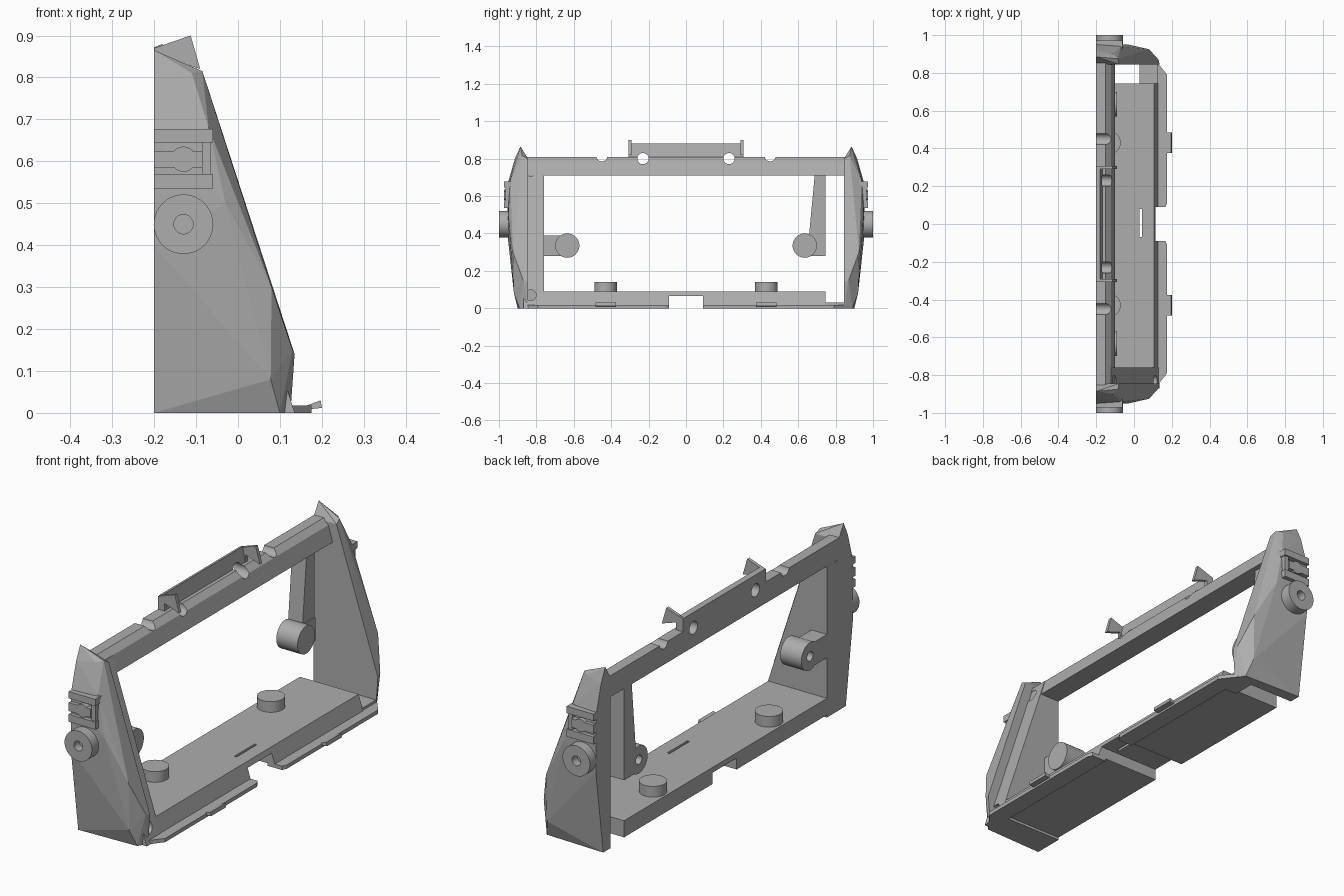
import bpy, bmesh, math
from mathutils import Matrix, Vector

cube = bpy.data.objects.get("Cube")
if cube:
    bpy.data.objects.remove(cube)

grey = bpy.data.materials.new("plain_grey")
grey.use_nodes = True
colour = (0.42, 0.42, 0.42, 1)
grey.diffuse_color = colour
grey.node_tree.nodes["Principled BSDF"].inputs["Base Color"].default_value = colour


def finish(name, bm):
    bmesh.ops.recalc_face_normals(bm, faces=bm.faces)
    mesh = bpy.data.meshes.new(name)
    bm.to_mesh(mesh)
    bm.free()
    mesh.materials.append(grey)
    obj = bpy.data.objects.new(name, mesh)
    bpy.context.collection.objects.link(obj)
    return obj


def prism(name, profile, y0, y1):
    """Extrude an (x, z) profile along y."""
    bm = bmesh.new()
    face = bm.faces.new([bm.verts.new((x, y0, z)) for x, z in profile])
    ext = bmesh.ops.extrude_face_region(bm, geom=[face])
    moved = [v for v in ext["geom"] if isinstance(v, bmesh.types.BMVert)]
    bmesh.ops.translate(bm, verts=moved, vec=(0, y1 - y0, 0))
    return finish(name, bm)


def box(name, x0, x1, y0, y1, z0, z1):
    return prism(name, [(x0, z0), (x1, z0), (x1, z1), (x0, z1)], min(y0, y1), max(y0, y1))


def rod(name, start, end, radius):
    a, b = Vector(start), Vector(end)
    bm = bmesh.new()
    turn = (b - a).to_track_quat("Z", "Y").to_matrix().to_4x4()
    bmesh.ops.create_cone(bm, cap_ends=True, segments=40, radius1=radius, radius2=radius,
                          depth=(b - a).length,
                          matrix=Matrix.Translation((a + b) / 2) @ turn)
    obj = finish(name, bm)
    for p in obj.data.polygons:
        p.use_smooth = len(p.vertices) == 4
    for e in obj.data.edges:
        u, v = (obj.data.vertices[i].co for i in e.vertices)
        e.use_edge_sharp = abs((u - v).dot((b - a).normalized())) < 1e-4
    return obj


def cut(obj, cutter):
    mod = obj.modifiers.new("cut", "BOOLEAN")
    mod.operation = "DIFFERENCE"
    mod.solver = "EXACT"
    mod.object = cutter
    cutter.hide_render = True
    cutter.hide_viewport = True
    cutter.display_type = "WIRE"


def slope(z, offset=0.0):
    """x of the leaning front plane at height z."""
    return 0.135 - offset - 0.326 * (z - 0.14)


# End walls: faceted bulging shells, one per side
inner = [(-0.2, 0), (0.125, 0), (0.135, 0.14), (-0.08, 0.80), (-0.2, 0.80)]
outer = [(-0.2, 0.885, 0.865), (-0.085, 0.875, 0.815), (0.13, 0.87, 0.15),
         (-0.2, 0.9, 0), (0.1, 0.89, 0), (0.078, 0.92, 0.08), (0.08, 0.925, 0.3),
         (-0.2, 0.955, 0.4), (-0.2, 0.955, 0.66), (-0.03, 0.95, 0.5),
         (-0.07, 0.94, 0.68), (-0.11, 0.9, 0.81), (-0.2, 0.915, 0.8)]
for side, tag in ((1, "rear"), (-1, "front")):
    bm = bmesh.new()
    pts = [(x, 0.845, z) for x, z in inner] + outer
    for x, y, z in pts:
        bm.verts.new((x, side * y, z))
    hull = bmesh.ops.convex_hull(bm, input=bm.verts)
    loose = [v for v in bm.verts if not v.link_faces]
    bmesh.ops.delete(bm, geom=loose, context="VERTS")
    bmesh.ops.dissolve_limit(bm, angle_limit=0.01, verts=bm.verts, edges=bm.edges)
    finish(tag + "_end_wall", bm)

    # Pivot hub with a bore
    hub = rod(tag + "_hub", (-0.13, side * 0.9, 0.45), (-0.13, side, 0.45), 0.071)
    cut(hub, rod(tag + "_hub_bore_cutter", (-0.13, side * 0.96, 0.45),
                 (-0.13, side * 1.1, 0.45), 0.023))

    # Clip bracket above the hub
    for part, x1, z0, z1 in (("lower", -0.06, 0.535, 0.57), ("middle", -0.085, 0.585, 0.625),
                             ("upper", -0.06, 0.645, 0.677)):
        box(f"{tag}_clip_{part}", -0.2, x1, side * 0.92, side * 0.972, z0, z1)
    box(tag + "_clip_web", -0.085, -0.065, side * 0.92, side * 0.965, 0.55, 0.66)
    rod(tag + "_clip_peg", (-0.13, side * 0.92, 0.605), (-0.13, side * 0.972, 0.605), 0.03)

    # Inner bored boss on a block
    y = side * 0.635
    boss = rod(tag + "_side_boss", (-0.2, y, 0.335), (-0.09, y, 0.335), 0.065)
    cut(boss, rod(tag + "_boss_bore_cutter", (-0.3, y, 0.335), (-0.14, y, 0.335), 0.022))
    block_end = 0.745 if side > 0 else -0.77
    block = box(tag + "_boss_block", -0.2, -0.12, y, block_end, 0.28, 0.39)
    cut(block, rod(tag + "_block_bore_cutter", (-0.3, y, 0.335), (-0.1, y, 0.335), 0.063))

    # Shelf knob
    rod(tag + "_shelf_knob", (-0.13, side * 0.43, 0.08), (-0.13, side * 0.43, 0.14), 0.06)

    # Thin lip with chamfered corner and tab
    bm = bmesh.new()
    plan = [(0.09, 0.09), (0.165, 0.09), (0.175, 0.11), (0.175, 0.79), (0.12, 0.86), (0.09, 0.86)]
    face = bm.faces.new([bm.verts.new((x, side * y, 0)) for x, y in plan])
    ext = bmesh.ops.extrude_face_region(bm, geom=[face])
    bmesh.ops.translate(bm, vec=(0, 0, 0.018),
                        verts=[v for v in ext["geom"] if isinstance(v, bmesh.types.BMVert)])
    finish(tag + "_lip", bm)
    prism(tag + "_lip_tab", [(0.165, 0.008), (0.2, 0.012), (0.197, 0.03), (0.165, 0.018)],
          side * 0.43 - 0.055, side * 0.43 + 0.055)

    # Fan-shaped ear on the top rail
    prism(tag + "_rail_ear", [(-0.2, 0.80), (-0.165, 0.80), (-0.165, 0.845), (-0.09, 0.82),
                              (-0.113, 0.9), (-0.2, 0.87)],
          side * 0.30 - 0.008, side * 0.30 + 0.008)

# Solid front column behind the sloped face, with screw holes
column = prism("front_column", [(-0.2, 0), (slope(0, 0.045), 0), (slope(0.785, 0.045), 0.785),
                                (-0.2, 0.785)], -0.87, -0.76)
for z, back in ((0.735, -0.3), (0.07, -0.05)):
    cut(column, rod("screw_hole_cutter", (back, -0.83, z), (0.3, -0.83, z), 0.029))

# Shelf with centre channel and slit
shelf = prism("shelf", [(-0.2, 0.012), (0.13, 0.012), (0.105, 0.09), (-0.2, 0.09)], -0.76, 0.745)
cut(shelf, box("channel_cutter", -0.4, 0.4, -0.09, 0.09, -0.1, 0.065))
cut(shelf, box("slit_cutter", 0.03, 0.042, -0.07, 0.08, 0.05, 0.2))
box("shelf_bridge", 0.03, 0.125, 0.74, 0.85, 0, 0.03)

# Top bar and raised back rail, notched and drilled
bar = prism("top_bar", [(-0.2, 0.71), (-0.1, 0.71), (-0.122, 0.785), (-0.15, 0.81), (-0.2, 0.81)],
            -0.86, 0.86)
rail = prism("top_rail", [(-0.2, 0.80), (-0.165, 0.80), (-0.18, 0.88), (-0.2, 0.872)], -0.3, 0.3)
for y, z in ((-0.45, 0.815), (-0.23, 0.8), (0.23, 0.8), (0.45, 0.815)):
    hole = rod("bar_hole_cutter", (-0.4, y, z), (0.2, y, z), 0.03)
    cut(bar, hole)
    if abs(y) < 0.3:
        cut(rail, hole)

# Tapered strut from the bar to the rear boss
bm = bmesh.new()
strut_face = bm.faces.new([bm.verts.new((-0.2, y, z)) for y, z in
                           ((0.655, 0.36), (0.745, 0.36), (0.745, 0.73), (0.69, 0.73))])
ext = bmesh.ops.extrude_face_region(bm, geom=[strut_face])
bmesh.ops.translate(bm, vec=(0.075, 0, 0),
                    verts=[v for v in ext["geom"] if isinstance(v, bmesh.types.BMVert)])
finish("strut", bm)
